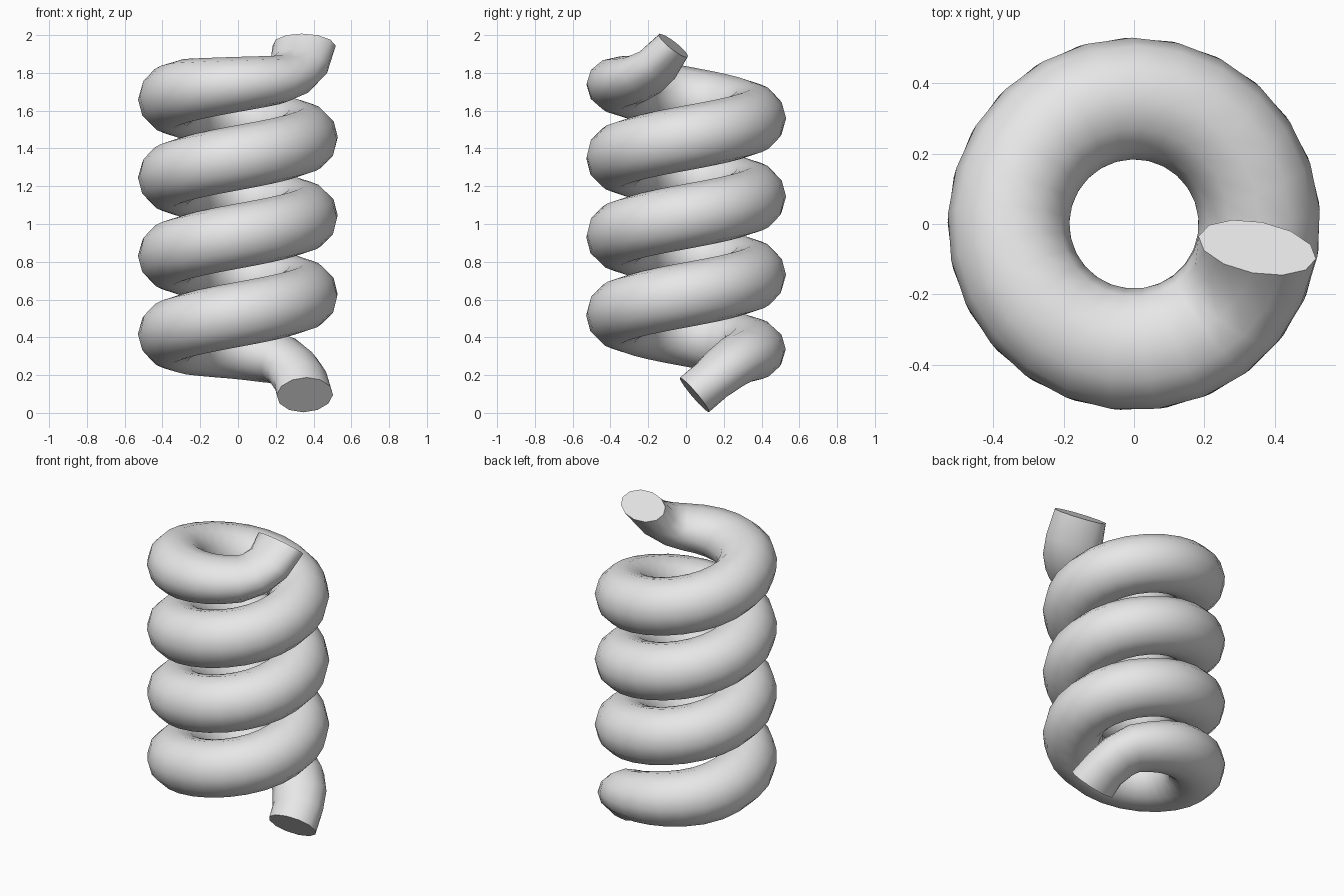
import bpy, bmesh, math
from mathutils import Vector

if "Cube" in bpy.data.objects:
    bpy.data.objects.remove(bpy.data.objects["Cube"])

COIL_R = 0.357    # radius of the helix centreline
PITCH = 0.415     # rise per turn
SIDES = 12        # sides of the tube section
STEPS = 99        # about 25 segments per turn
T0, T1 = 0.02, 3.97

# turn, height offset from a plain helix, half width, half height:
# the tube narrows and bends away from the coil at both ends
KEYS = [
    (0.02, -0.123, 0.150, 0.120),
    (0.06, -0.065, 0.150, 0.120),
    (0.125, 0.013, 0.160, 0.130),
    (0.25, 0.020, 0.172, 0.155),
    (0.40, 0.000, 0.173, 0.170),
    (3.60, 0.000, 0.173, 0.170),
    (3.75, -0.026, 0.173, 0.145),
    (3.875, -0.050, 0.172, 0.125),
    (3.93, 0.000, 0.170, 0.110),
    (3.97, 0.087, 0.170, 0.097),
]


def sample(t):
    """Interpolate offset, half width and half height at a turn."""
    t = min(max(t, T0), T1)
    for a, b in zip(KEYS, KEYS[1:]):
        if t <= b[0] + 1e-6:
            f = (t - a[0]) / (b[0] - a[0])
            return [p + (q - p) * f for p, q in zip(a[1:], b[1:])]
    return KEYS[-1][1:]


def centre(t):
    ang = 2 * math.pi * t
    return Vector((COIL_R * math.cos(ang), COIL_R * math.sin(ang),
                   0.21 + PITCH * t + sample(t)[0]))


# Sweep the section along the coil
bm = bmesh.new()
rings = []
for i in range(STEPS + 1):
    t = T0 + (T1 - T0) * i / STEPS
    ang = 2 * math.pi * t
    tangent = centre(min(t + 0.02, T1)) - centre(max(t - 0.02, T0))
    out = Vector((math.cos(ang), math.sin(ang), 0))
    up = out.cross(tangent).normalized()
    _, w, h = sample(t)
    c = centre(t)
    ring = []
    for k in range(SIDES):
        p = 2 * math.pi * k / SIDES
        ring.append(bm.verts.new(c + out * (w * math.cos(p)) + up * (h * math.sin(p))))
    rings.append(ring)
for a, b in zip(rings, rings[1:]):
    for k in range(SIDES):
        n = (k + 1) % SIDES
        bm.faces.new((a[k], a[n], b[n], b[k]))

# Flat end caps
bm.faces.new(rings[0])
bm.faces.new(rings[-1])
bmesh.ops.recalc_face_normals(bm, faces=bm.faces)

mesh = bpy.data.meshes.new("coil_spring")
bm.to_mesh(mesh)
bm.free()
spring = bpy.data.objects.new("coil_spring", mesh)
bpy.context.collection.objects.link(spring)

grey = bpy.data.materials.new("light_grey")
grey.diffuse_color = (0.8, 0.8, 0.8, 1)
grey.use_nodes = True
grey.node_tree.nodes["Principled BSDF"].inputs["Base Color"].default_value = grey.diffuse_color
mesh.materials.append(grey)

# Smooth tube, crisp cap edges
bpy.context.view_layer.objects.active = spring
spring.select_set(True)
bpy.ops.object.shade_smooth_by_angle(angle=math.radians(50))
